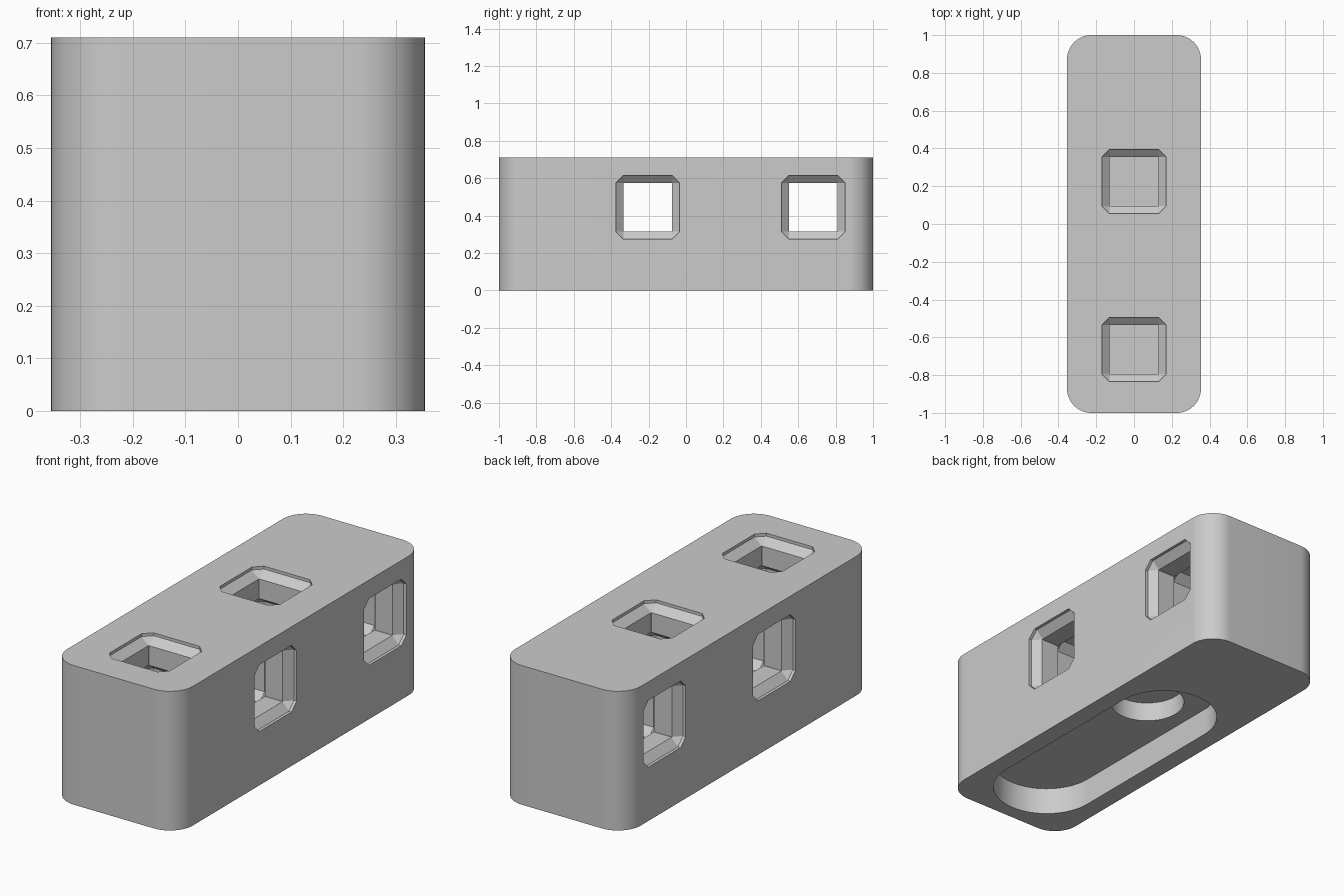
import bpy, bmesh, math
from mathutils import Matrix, Vector

if "Cube" in bpy.data.objects:
    bpy.data.objects.remove(bpy.data.objects["Cube"])

HALF_W, HALF_L, HEIGHT = 0.355, 1.0, 0.71
CORNER = 0.13
HOLE_Z = 0.445


def make_material(name, color):
    mat = bpy.data.materials.new(name)
    mat.use_nodes = True
    mat.diffuse_color = color
    mat.node_tree.nodes["Principled BSDF"].inputs["Base Color"].default_value = color
    return mat


def loft(name, rings, matrix=Matrix()):
    """Closed solid skinned through rings that share one point count."""
    bm = bmesh.new()
    loops = [[bm.verts.new(matrix @ Vector(p)) for p in ring] for ring in rings]
    n = len(loops[0])
    for a, b in zip(loops, loops[1:]):
        for i in range(n):
            j = (i + 1) % n
            bm.faces.new((a[i], a[j], b[j], b[i]))
    bm.faces.new(loops[0][::-1])
    bm.faces.new(loops[-1])
    bmesh.ops.recalc_face_normals(bm, faces=bm.faces)
    mesh = bpy.data.meshes.new(name)
    bm.to_mesh(mesh)
    bm.free()
    obj = bpy.data.objects.new(name, mesh)
    bpy.context.collection.objects.link(obj)
    return obj


def rounded_rect(hx, hy, radius, z, cy=0.0, steps=16):
    """Rounded rectangle ring; equal radius and half width gives a slot."""
    points = []
    for k, (sx, sy) in enumerate(((1, 1), (-1, 1), (-1, -1), (1, -1))):
        for s in range(steps + 1):
            a = math.pi / 2 * (k + s / steps)
            points.append((sx * (hx - radius) + radius * math.cos(a),
                           cy + sy * (hy - radius) + radius * math.sin(a), z))
    return points


def octagon(half, cut, z):
    """Square ring with clipped corners."""
    c = half - cut
    return [(half, -c, z), (half, c, z), (c, half, z), (-c, half, z),
            (-half, c, z), (-half, -c, z), (-c, -half, z), (c, -half, z)]


def socket_rings(surface, neck_end):
    """Lip, chamfer, square neck and wider chamber, from outside inwards."""
    return [octagon(0.17, 0.04, surface + 0.05),
            octagon(0.17, 0.04, surface - 0.015),
            octagon(0.13, 0.001, surface - 0.05),
            octagon(0.13, 0.001, neck_end),
            octagon(0.17, 0.04, neck_end - 0.03)]


# Main block with rounded upright edges
block = loft("block", [rounded_rect(HALF_W, HALF_L, CORNER, z) for z in (0, HEIGHT)])
block.data.materials.append(make_material("plain grey", (0.6, 0.6, 0.6, 1)))

cutters = []

# Blind sockets in the top
for y in (-0.665, 0.225):
    rings = socket_rings(HEIGHT, HEIGHT - 0.15) + [octagon(0.17, 0.04, 0.28)]
    cutters.append(loft("top_socket_cutter", rings, Matrix.Translation((0, y, 0))))

# Sockets running through both long sides
for y in (-0.205, 0.68):
    near = socket_rings(HALF_W, HALF_W - 0.15)
    far = [[(x, v, -z) for x, v, z in ring] for ring in reversed(near)]
    turn = Matrix.Translation((0, y, HOLE_Z)) @ Matrix.Rotation(math.pi / 2, 4, "Y")
    cutters.append(loft("side_socket_cutter", near + far, turn))

# Long slot underneath, with a round pocket in its roof
cutters.append(loft("slot_cutter", [rounded_rect(0.26, 0.705, 0.2599, z, -0.22)
                                    for z in (-0.05, 0.14)]))
cutters.append(loft("pocket_cutter", [rounded_rect(0.18, 0.18, 0.1799, z, 0.1)
                                      for z in (0.1, 0.24)]))

# Carve the block and discard the cutters
bpy.ops.object.select_all(action="DESELECT")
bpy.context.view_layer.objects.active = block
block.select_set(True)
for cutter in cutters:
    cutter.hide_render = True
    mod = block.modifiers.new("carve", "BOOLEAN")
    mod.operation = "DIFFERENCE"
    mod.solver = "EXACT"
    mod.object = cutter
    bpy.ops.object.modifier_apply(modifier=mod.name)
    bpy.data.objects.remove(cutter)

bpy.ops.object.shade_smooth_by_angle(angle=math.radians(25))
